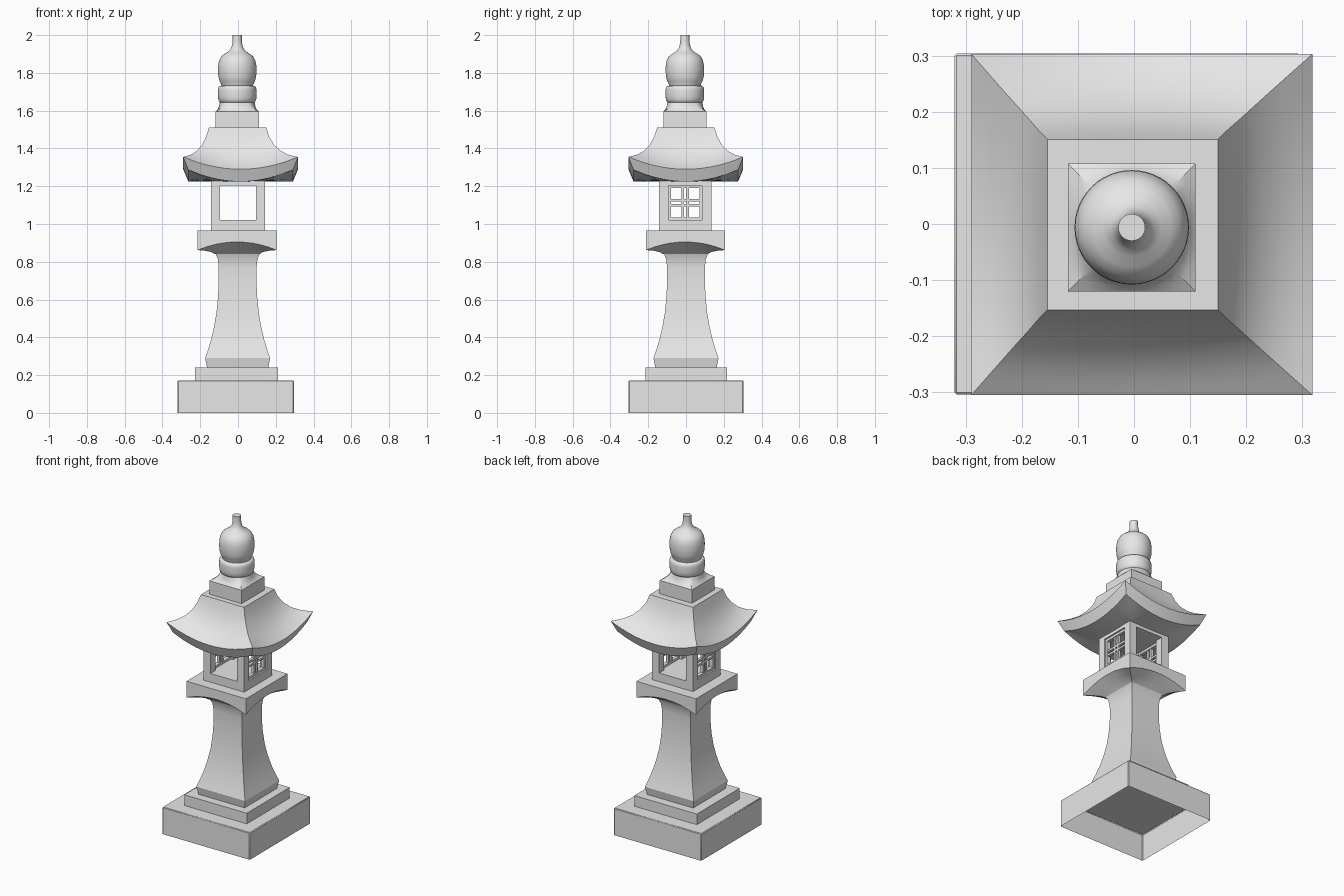
import bpy, bmesh, math
from mathutils import Vector

cube = bpy.data.objects.get("Cube")
if cube:
    bpy.data.objects.remove(cube, do_unlink=True)

stone = bpy.data.materials.new("grey_stone")
stone.use_nodes = True
stone.diffuse_color = (0.8, 0.8, 0.8, 1)
stone.node_tree.nodes["Principled BSDF"].inputs["Base Color"].default_value = (0.8, 0.8, 0.8, 1)


def finish(name, bm, angle=20):
    bmesh.ops.recalc_face_normals(bm, faces=bm.faces)
    mesh = bpy.data.meshes.new(name)
    bm.to_mesh(mesh)
    bm.free()
    mesh.materials.append(stone)
    obj = bpy.data.objects.new(name, mesh)
    bpy.context.collection.objects.link(obj)
    bpy.ops.object.select_all(action='DESELECT')
    obj.select_set(True)
    bpy.context.view_layer.objects.active = obj
    bpy.ops.object.shade_smooth_by_angle(angle=math.radians(angle))
    return obj


def ring(bm, half, z, lift=0, roundness=0, cx=0, cy=0, n=12):
    """Square ring whose corners rise by lift, optionally blended to a circle."""
    verts = []
    for k in range(4):
        for i in range(n):
            u = math.tan((2 * i / n - 1) * math.pi / 4)
            square = Vector((half * u, -half))
            p = square.lerp(square.normalized() * half, roundness)
            for _ in range(k):
                p = Vector((-p.y, p.x))
            verts.append(bm.verts.new((cx + p.x, cy + p.y, z + lift * u * u)))
    return verts


def loft(name, rows, angle=20, cx=0, cy=0):
    """Skin rows of (half width, mid height, corner lift, roundness, x shift)."""
    bm = bmesh.new()
    rings = []
    for row in rows:
        half, z, lift, rnd, dx = tuple(row) + (0,) * (5 - len(row))
        rings.append(ring(bm, half, z, lift, rnd, cx + dx, cy))
    for a, b in zip(rings, rings[1:]):
        for i in range(len(a)):
            j = (i + 1) % len(a)
            bm.faces.new((a[i], a[j], b[j], b[i]))
    bm.faces.new(rings[0])
    bm.faces.new(rings[-1])
    return finish(name, bm, angle)


def box(name, center, size, open_bottom=False):
    bm = bmesh.new()
    bmesh.ops.create_cube(bm, size=1)
    for v in bm.verts:
        v.co = Vector(c + s * p for c, s, p in zip(center, size, v.co))
    if open_bottom:
        low = min(bm.faces, key=lambda f: f.calc_center_median().z)
        bmesh.ops.delete(bm, geom=[low], context='FACES_ONLY')
    return finish(name, bm)


# Stepped base, hollow underneath
base = box("base", (-0.012, 0, 0.086), (0.616, 0.608, 0.172), open_bottom=True)
bevel = base.modifiers.new("soft_edges", 'BEVEL')
bevel.width = 0.004
box("base_step", (-0.008, 0.001, 0.206), (0.44, 0.431, 0.068))

# Flared square column
loft("column", [(0.162, 0.24), (0.172, 0.29), (0.158, 0.33), (0.14, 0.39),
                (0.124, 0.46), (0.112, 0.53), (0.104, 0.61), (0.1, 0.69),
                (0.1, 0.77), (0.105, 0.815), (0.118, 0.845)], cx=-0.002)

# Platform with arched lower edges
loft("platform", [(0.118, 0.84), (0.135, 0.855, -0.004), (0.165, 0.875, -0.017),
                  (0.209, 0.905, -0.043), (0.209, 0.965)], cx=-0.005, cy=-0.003)

# Fire chamber: slabs, posts and two lattice windows
FY = -0.004
box("chamber_floor", (0, FY, 0.9925), (0.288, 0.278, 0.055))
box("chamber_lintel", (0, FY, 1.216), (0.288, 0.278, 0.022))
for sx, side in ((-1, "right"), (1, "left")):
    for sy, end in ((-1, "front"), (1, "back")):
        box(f"{end}_{side}_post", (sx * 0.119, FY + sy * 0.114, 1.1125), (0.05, 0.05, 0.187))
    x = sx * 0.122
    for s in (-1, 1):
        box(f"{side}_lattice_upright", (x, FY + s * 0.0135, 1.1125), (0.018, 0.013, 0.185))
        box(f"{side}_lattice_rail", (x, FY, 1.1125 + s * 0.0135), (0.018, 0.178, 0.013))
        box(f"{side}_frame_upright", (x, FY + s * 0.083, 1.1125), (0.024, 0.014, 0.185))
        box(f"{side}_frame_rail", (x, FY, 1.1125 + s * 0.085), (0.024, 0.178, 0.015))

# Curved roof with upturned corners
loft("roof", [(0.13, 1.225), (0.2, 1.225, 0.025, 0, 0.008), (0.277, 1.225, 0.062, 0, 0.016),
              (0.304, 1.29, 0.065, 0, 0.016), (0.28, 1.306, 0.055, 0, 0.013),
              (0.255, 1.325, 0.043, 0, 0.01), (0.22, 1.36, 0.028, 0, 0.006),
              (0.19, 1.405, 0.015, 0, 0.003), (0.167, 1.457, 0.005), (0.152, 1.51)],
     angle=14, cx=-0.002, cy=-0.001)

# Finial: square block, flared neck, ring and bulb
FINIAL = dict(cx=-0.004, cy=-0.006)
loft("finial_block", [(0.114, 1.508), (0.114, 1.595)], **FINIAL)
loft("finial_neck", [(0.114, 1.595), (0.104, 1.606, 0, 0.3), (0.097, 1.62, 0, 0.65),
                     (0.092, 1.645, 0, 1)], angle=35, **FINIAL)


def turned(name, profile):
    loft(name, [(r, z, 0, 1) for r, z in profile], angle=45, **FINIAL)


turned("finial_ring", [(0.085, 1.64), (0.094, 1.645), (0.1, 1.657), (0.102, 1.675),
                       (0.102, 1.71), (0.1, 1.722), (0.094, 1.73), (0.083, 1.733)])
turned("finial_bulb", [(0.083, 1.728), (0.085, 1.74), (0.094, 1.757), (0.1, 1.78),
                       (0.102, 1.81), (0.101, 1.84), (0.096, 1.865), (0.086, 1.885),
                       (0.07, 1.899), (0.052, 1.91), (0.038, 1.922), (0.03, 1.937),
                       (0.026, 1.955), (0.024, 1.975), (0.024, 2.0)])
